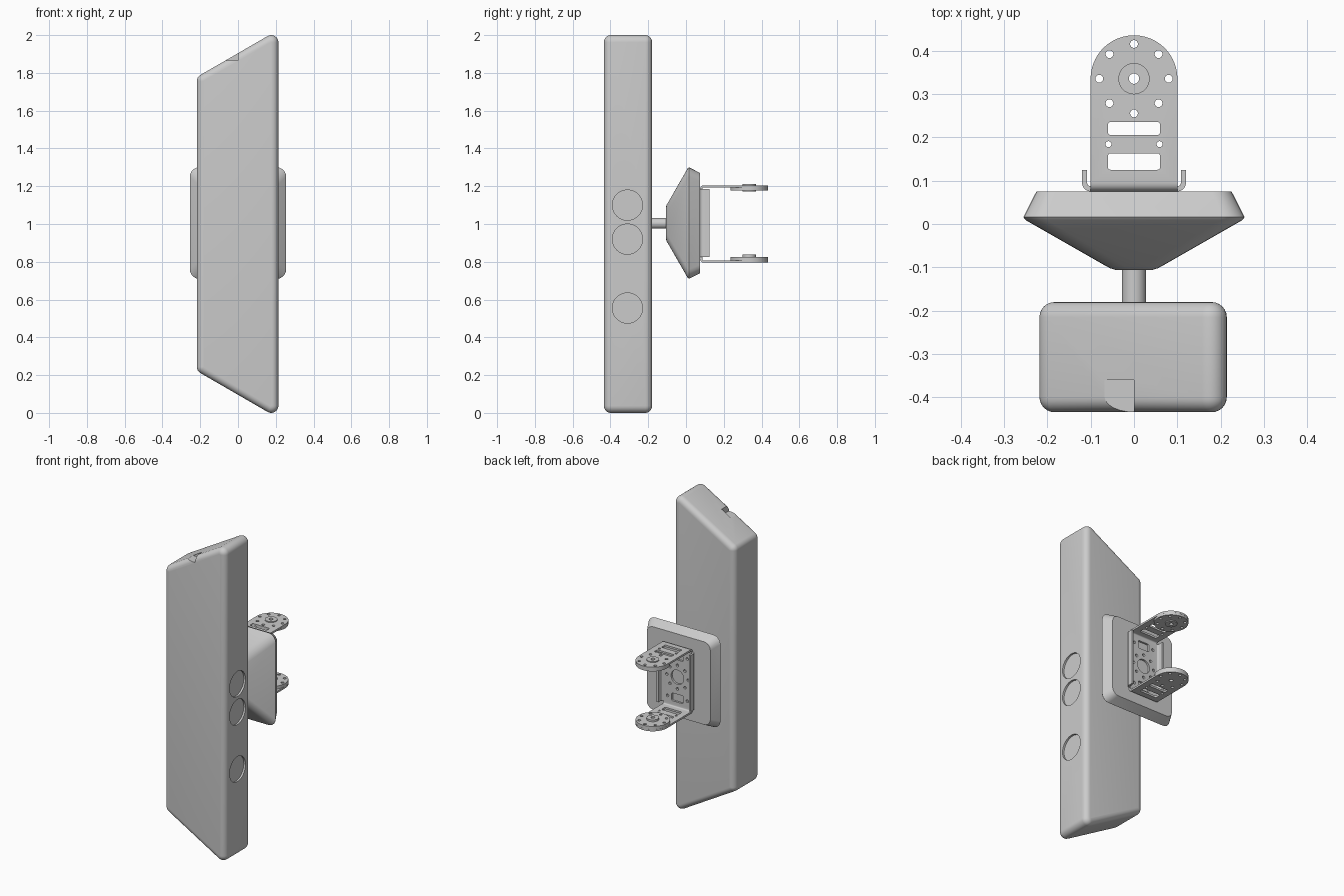
import bpy, bmesh, math
from mathutils import Vector

if "Cube" in bpy.data.objects:
    bpy.data.objects.remove(bpy.data.objects["Cube"])


def rounded(pts, radii, n=8):
    """Polygon with filleted corners."""
    out, m = [], len(pts)
    for i, p in enumerate(pts):
        r = radii[i] if isinstance(radii, (list, tuple)) else radii
        p = Vector(p)
        if r <= 0:
            out.append(p)
            continue
        a = (Vector(pts[i - 1]) - p).normalized()
        b = (Vector(pts[(i + 1) % m]) - p).normalized()
        half = a.angle(b) / 2
        c = p + (a + b).normalized() * (r / math.sin(half))
        s, e = p + a * r / math.tan(half) - c, p + b * r / math.tan(half) - c
        sweep = s.angle(e)
        for k in range(n + 1):
            t = k / n
            out.append(c + (s * math.sin((1 - t) * sweep) + e * math.sin(t * sweep)) / math.sin(sweep))
    return out


def rect(u, v, hu, hv, r):
    return rounded([(u - hu, v - hv), (u + hu, v - hv), (u + hu, v + hv), (u - hu, v + hv)], r, 5)


def circle(u, v, r, n=24):
    return [(u + r * math.cos(2 * math.pi * i / n), v + r * math.sin(2 * math.pi * i / n)) for i in range(n)]


PLACE = {'x': lambda p, t: (t, p[0], p[1]),
         'y': lambda p, t: (p[0], t, p[1]),
         'z': lambda p, t: (p[0], p[1], t)}


def loft(name, stacks, axis):
    """Each stack is a list of (outline, position along axis)."""
    bm = bmesh.new()
    for stack in stacks:
        rings = [[bm.verts.new(PLACE[axis](p, t)) for p in pts] for pts, t in stack]
        for a, b in zip(rings, rings[1:]):
            for i in range(len(a)):
                j = (i + 1) % len(a)
                bm.faces.new((a[i], a[j], b[j], b[i]))
        bm.faces.new(rings[0])
        bm.faces.new(rings[-1])
    bmesh.ops.recalc_face_normals(bm, faces=bm.faces)
    me = bpy.data.meshes.new(name)
    bm.to_mesh(me)
    bm.free()
    ob = bpy.data.objects.new(name, me)
    bpy.context.collection.objects.link(ob)
    return ob


def prism(name, outlines, a, b, axis):
    return loft(name, [[(o, a), (o, b)] for o in outlines], axis)


def apply(ob, mod):
    bpy.context.view_layer.objects.active = ob
    bpy.ops.object.modifier_apply(modifier=mod.name)


def boolean(ob, other, op='DIFFERENCE'):
    m = ob.modifiers.new("cut", 'BOOLEAN')
    m.operation, m.object, m.solver = op, other, 'EXACT'
    apply(ob, m)
    bpy.data.objects.remove(other)


def smooth(ob, deg=30):
    bpy.ops.object.select_all(action='DESELECT')
    ob.select_set(True)
    bpy.context.view_layer.objects.active = ob
    bpy.ops.object.shade_smooth_by_angle(angle=math.radians(deg))


# Main body: trapezoid slab with rounded edges
outline = rounded([(-.218, -.025 + .247), (.214, -.028), (.214, 2.028), (-.218, 1.778)], .038, 8)
body = prism("body", [outline], -.434, -.18, 'y')
bev = body.modifiers.new("bevel", 'BEVEL')
bev.width, bev.segments, bev.limit_method, bev.angle_limit = .035, 6, 'ANGLE', math.radians(60)
apply(body, bev)

# Thumb notch in the sloping top and three round recesses in the side
boolean(body, prism("notch_cutter", [rect(-.05, -.41, .05, .05, 0)], 1.865, 2.1, 'z'))
boolean(body, prism("recess_cutter", [circle(-.31, z, .08, 48) for z in (1.10, .92, .555)], .202, .3, 'x'))
smooth(body)

# Neck rod
smooth(prism("neck_rod", [circle(0, 1.003, .028, 32)], -.2, -.09, 'y'))

# Flared mounting plate
ZC = 1.005
sections = [(-.106, .042, .085, .035), (-.102, .055, .097, .04), (-.095, .068, .109, .042),
            (.009, .25, .29, .05), (.016, .255, .295, .05), (.075, .225, .265, .045)]
smooth(loft("mounting_plate", [[(rect(0, ZC, hx, hz, r), y) for y, hx, hz, r in sections]], 'y'))

# U bracket: bent strip trimmed to round-ended arms
T, Y0, ZB, ZT, YP = .012, .075, .795, 1.205, .335
bent = rounded([(.45, ZB), (Y0, ZB), (Y0, ZT), (.45, ZT), (.45, ZT - T),
                (Y0 + T, ZT - T), (Y0 + T, ZB + T), (.45, ZB + T)],
               [0, .02, .02, 0, 0, .008, .008, 0], 5)
bracket = prism("bracket", [bent], -.12, .12, 'x')
arm = [(-.1, .06), (.1, .06)] + [(.1 * math.cos(a), YP + .1 * math.sin(a))
                                 for a in (math.pi * i / 40 for i in range(41))]
boolean(bracket, prism("arm_outline", [arm], .7, 1.3, 'z'), 'INTERSECT')
flanges = rounded([(-.12, .125), (-.12, Y0), (.12, Y0), (.12, .125), (.108, .125),
                   (.108, Y0 + T), (-.108, Y0 + T), (-.108, .125)],
                  [0, .02, .02, 0, 0, .008, .008, 0], 5)
boolean(bracket, prism("flange_strip", [flanges], .825, 1.185, 'z'), 'UNION')

# Arm holes: bolt circle, centre hole, slots
bolts = [circle(.08 * math.cos(i * math.pi / 4), YP + .08 * math.sin(i * math.pi / 4), .009, 16) for i in range(8)]
bolts.append(circle(0, YP, .012, 20))
slots = [rect(0, .22, .06, .015, .006), rect(0, .144, .06, .019, .006),
         circle(-.059, .184, .007, 16), circle(.059, .184, .007, 16)]
boolean(bracket, prism("arm_hole_cutter", bolts + slots, .7, 1.3, 'z'))

# Back plate holes
back = [circle(.075 * math.cos(i * math.pi / 4), ZC - .005 + .075 * math.sin(i * math.pi / 4), .009, 16)
        for i in range(8)]
back.append(circle(0, 1.0, .045, 32))
for s in (-1, 1):
    back.append(rect(0, 1 + s * .135, .04, .025, .006))
    back += [circle(x, 1 + s * .135, .009, 16) for x in (-.07, .07)]
boolean(bracket, prism("back_hole_cutter", back, .0755 - .01, .1, 'y'))
smooth(bracket)

# Round end discs inside the arms, with raised hubs
for name, z0, z1, h0, h1 in (("upper", 1.178, 1.1935, 1.172, 1.211), ("lower", .8065, .826, .80, .838)):
    disc = prism(name + "_disc", [circle(0, YP, .0995, 64)], z0, z1, 'z')
    boolean(disc, prism("disc_cutter", bolts, .7, 1.3, 'z'))
    smooth(disc)
    hub = prism(name + "_hub", [circle(0, YP, .036, 40)], h0, h1, 'z')
    boolean(hub, prism("hub_cutter", [circle(0, YP, .012, 20)], .7, 1.3, 'z'))
    smooth(hub)
